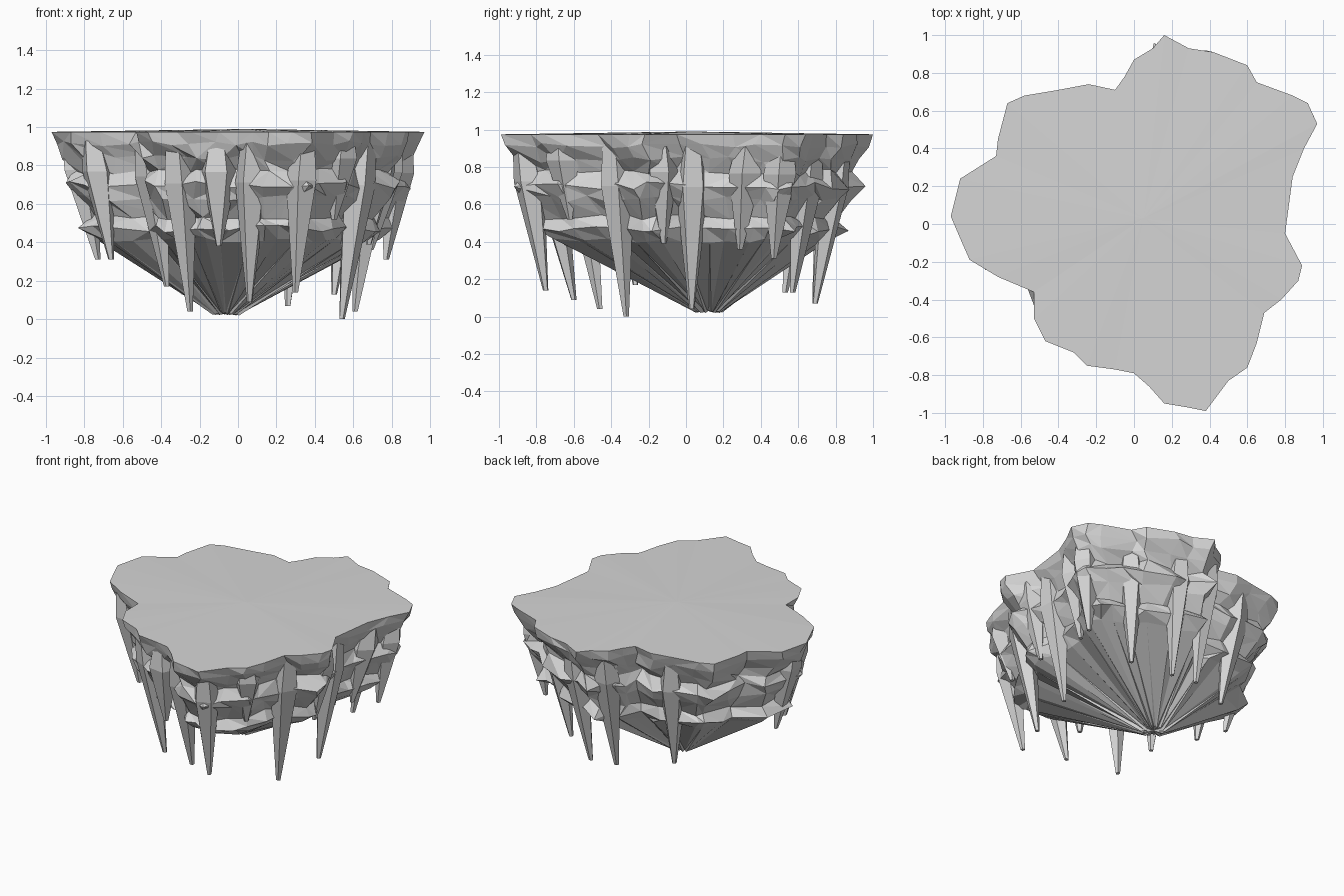
import bpy
import bmesh
import math
import random
from mathutils import Vector

random.seed(7)
if "Cube" in bpy.data.objects:
    bpy.data.objects.remove(bpy.data.objects["Cube"], do_unlink=True)

# One stone colour for everything
stone = bpy.data.materials.new("grey stone")
stone.use_nodes = True
STONE_COLOUR = (0.67, 0.67, 0.67, 1.0)
stone.diffuse_color = STONE_COLOUR
stone.node_tree.nodes["Principled BSDF"].inputs["Base Color"].default_value = STONE_COLOUR

# Plateau outline in hundredths of a unit, clockwise from the back point
OUTLINE = [
    (16, 100), (29, 93), (42, 91), (60, 84), (65, 75), (84, 68), (92, 64), (97, 53),
    (90, 40), (84, 25), (82, 10), (80, -5), (89, -22), (87, -30), (78, -40), (69, -47),
    (65, -63), (60, -76), (50, -83), (38, -99), (28, -97), (16, -95), (8, -86), (0, -79),
    (-10, -77), (-25, -75), (-32, -68), (-47, -62), (-53, -50), (-53, -36), (-72, -28),
    (-87, -19), (-91, -10), (-97, 4), (-92, 24), (-73, 36), (-72, 45), (-67, 64),
    (-58, 68), (-40, 71), (-24, 74), (-10, 71), (-5, 78), (0, 87), (10, 93)]
OUTLINE = [Vector((x / 100, y / 100, 0)) for x, y in OUTLINE]
CENTRE = Vector((0.03, 0.08, 0))
TIP = Vector((-0.06, 0.12, 0))

# Cliff profile as (height, scale, roughness); two ledges stick out
PROFILE = [
    (0.975, 1.0, 0.0), (0.915, 0.985, 0.014), (0.84, 0.93, 0.018), (0.77, 0.88, 0.018),
    (0.70, 0.93, 0.022), (0.63, 0.88, 0.018), (0.53, 0.79, 0.015), (0.47, 0.83, 0.02),
    (0.41, 0.74, 0.015)]


def finish(bm, name):
    """Turn a bmesh into a flat shaded stone object."""
    bmesh.ops.recalc_face_normals(bm, faces=bm.faces[:])
    mesh = bpy.data.meshes.new(name)
    bm.to_mesh(mesh)
    bm.free()
    mesh.materials.append(stone)
    obj = bpy.data.objects.new(name, mesh)
    bpy.context.collection.objects.link(obj)
    return obj


def bridge(bm, lower, upper):
    """Join two rings with triangles whose diagonals vary."""
    n = len(lower)
    for i in range(n):
        j = (i + 1) % n
        a, b, c, d = lower[i], lower[j], upper[j], upper[i]
        if random.random() < 0.75:
            bm.faces.new((a, b, c))
            bm.faces.new((a, c, d))
        else:
            bm.faces.new((a, b, d))
            bm.faces.new((b, c, d))


def build_rock():
    bm = bmesh.new()
    count = len(OUTLINE)
    rings = []
    for height, scale, rough in PROFILE:
        ring = []
        for i, p in enumerate(OUTLINE):
            # slide along the rim as well as in and out, for slanted facets
            along = (OUTLINE[(i + 1) % count] - p) * random.uniform(-16, 16) * rough
            grow = scale + random.uniform(-1, 1) * rough
            co = CENTRE + (p - CENTRE) * grow + along
            co.z = height + random.uniform(-1, 1) * rough
            ring.append(bm.verts.new(co))
        rings.append(ring)

    # ragged small ring at the lower point, then a cap
    bottom = []
    for p in OUTLINE:
        co = TIP + (p - CENTRE).normalized() * random.uniform(0.05, 0.08)
        co.z = random.uniform(0.02, 0.04)
        bottom.append(bm.verts.new(co))
    rings.append(bottom)
    for upper, lower in zip(rings, rings[1:]):
        bridge(bm, lower, upper)

    # barely domed top and closed underside
    crown = bm.verts.new((0.05, 0.03, 0.99))
    root = bm.verts.new(TIP + Vector((0, 0, 0.03)))
    for i in range(count):
        j = (i + 1) % count
        bm.faces.new((rings[0][i], rings[0][j], crown))
        bm.faces.new((bottom[j], bottom[i], root))
    return finish(bm, "floating_rock")


def rim_point(direction):
    """Where a ray from the origin leaves the plateau outline."""
    for a, b in zip(OUTLINE, OUTLINE[1:] + OUTLINE[:1]):
        edge = b - a
        cross = direction.x * edge.y - direction.y * edge.x
        if abs(cross) < 1e-6:
            continue
        t = (a.x * edge.y - a.y * edge.x) / cross
        s = (a.x * direction.y - a.y * direction.x) / cross
        if t > 0 and 0 <= s <= 1:
            return direction * t
    return direction


def build_spike(name, tip, sides=5):
    """A five sided stalactite hanging from below the rim."""
    outward = Vector((tip.x, tip.y, 0)).normalized()
    top = rim_point(outward) * 0.89
    top.z = random.uniform(0.9, 0.95)
    width = random.uniform(0.085, 0.098)
    # one broad face looks outward
    turn = math.atan2(outward.y, outward.x) + math.pi / sides
    bm = bmesh.new()
    rings = []
    for along, radius in ((0, 0.015), (0.35, width * 0.57), (0.74, width), (1, width * 0.7)):
        centre = tip.lerp(top, along)
        rings.append([
            bm.verts.new(centre + radius * Vector((
                math.cos(turn + k * math.tau / sides),
                math.sin(turn + k * math.tau / sides), 0)))
            for k in range(sides)])
    for lower, upper in zip(rings, rings[1:]):
        for k in range(sides):
            j = (k + 1) % sides
            bm.faces.new((lower[k], lower[j], upper[j], upper[k]))
    bm.faces.new(rings[0][::-1])
    bm.faces.new(rings[-1])
    return finish(bm, name)


build_rock()

# Spike ends in hundredths, all round the rock
SPIKE_TIPS = [
    (54, -32, 0), (61, 3, 4), (68, -12, 39), (69, 29, 36), (77, 47, 31), (50, 57, 13),
    (26, 69, 7), (6, 69, 9), (-28, 53, 13), (-25, -46, 4), (6, -60, 9), (30, -75, 14),
    (-10, -66, 38), (-37, -27, 17), (-66, -16, 31), (-73, 4, 31), (50, -62, 52)]
for number, (x, y, z) in enumerate(SPIKE_TIPS, 1):
    build_spike(f"hanging_spike_{number}", Vector((x, y, z)) / 100)
